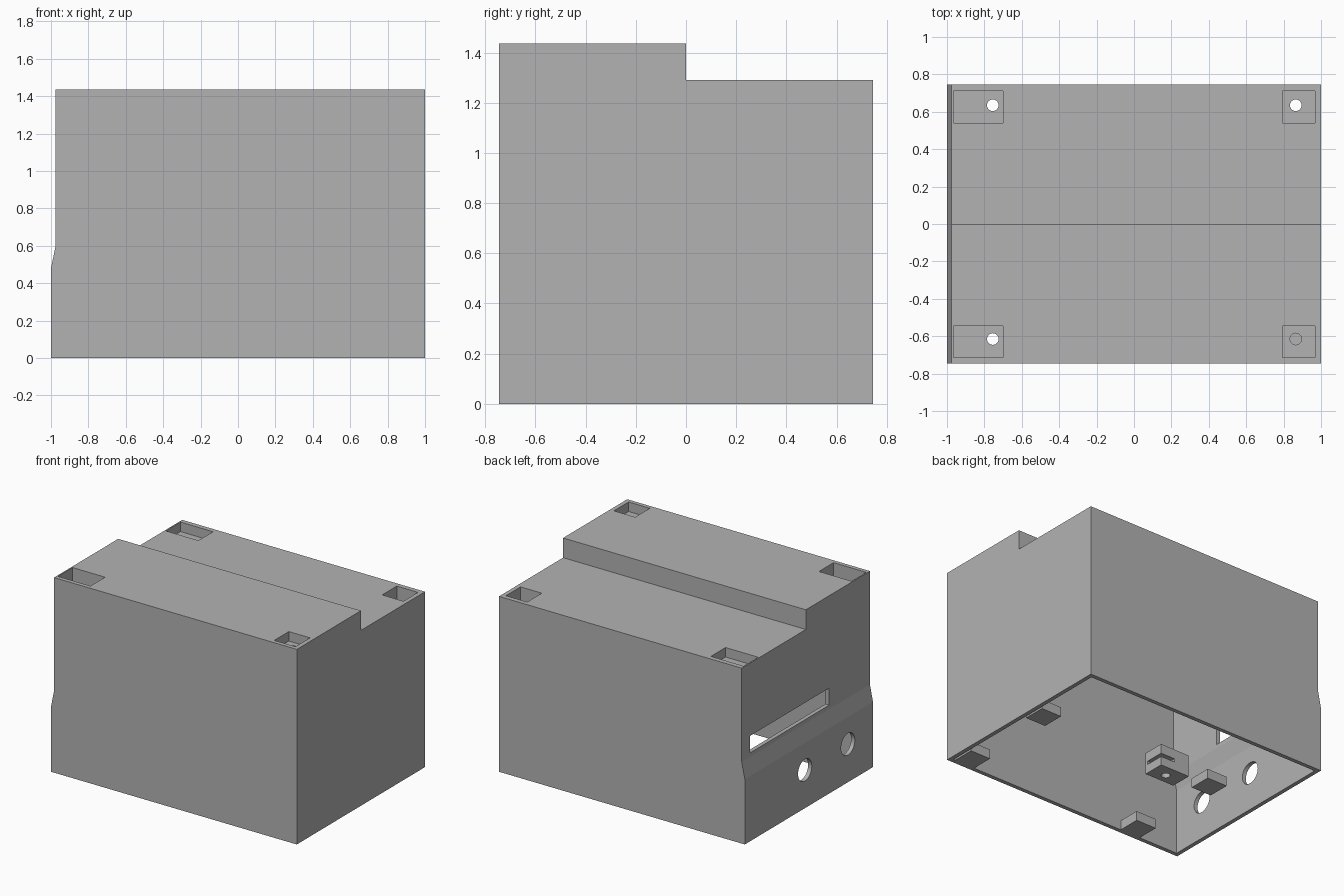
import bpy, bmesh, math
from mathutils import Matrix

if "Cube" in bpy.data.objects:
    bpy.data.objects.remove(bpy.data.objects["Cube"])

grey = bpy.data.materials.new("plain_grey")
grey.diffuse_color = (0.45, 0.45, 0.45, 1)
grey.use_nodes = True
grey.node_tree.nodes["Principled BSDF"].inputs["Base Color"].default_value = grey.diffuse_color


def finish(bm, name):
    bmesh.ops.recalc_face_normals(bm, faces=bm.faces)
    mesh = bpy.data.meshes.new(name)
    bm.to_mesh(mesh)
    bm.free()
    mesh.materials.append(grey)
    ob = bpy.data.objects.new(name, mesh)
    bpy.context.collection.objects.link(ob)
    return ob


def box(name, x0, x1, y0, y1, z0, z1):
    bm = bmesh.new()
    m = Matrix.Translation(((x0 + x1) / 2, (y0 + y1) / 2, (z0 + z1) / 2)) @ \
        Matrix.Diagonal((x1 - x0, y1 - y0, z1 - z0, 1))
    bmesh.ops.create_cube(bm, size=1, matrix=m)
    return finish(bm, name)


def cylinder(name, loc, r, depth, along_x=False):
    bm = bmesh.new()
    m = Matrix.Translation(loc)
    if along_x:
        m = m @ Matrix.Rotation(math.pi / 2, 4, 'Y')
    bmesh.ops.create_cone(bm, cap_ends=True, segments=32, radius1=r, radius2=r,
                          depth=depth, matrix=m)
    return finish(bm, name)


def prism(name, profile, y0, y1):
    bm = bmesh.new()
    face = bm.faces.new([bm.verts.new((x, y0, z)) for x, z in profile])
    ext = bmesh.ops.extrude_face_region(bm, geom=[face])
    verts = [g for g in ext["geom"] if isinstance(g, bmesh.types.BMVert)]
    bmesh.ops.translate(bm, vec=(0, y1 - y0, 0), verts=verts)
    return finish(bm, name)


def combine(target, tool, op='DIFFERENCE'):
    mod = target.modifiers.new("bool", 'BOOLEAN')
    mod.operation = op
    mod.solver = 'EXACT'
    mod.object = tool
    bpy.context.view_layer.update()
    deps = bpy.context.evaluated_depsgraph_get()
    mesh = bpy.data.meshes.new_from_object(target.evaluated_get(deps))
    target.modifiers.clear()
    target.data = mesh
    bpy.data.objects.remove(tool)


def profile(inset, z0, z1):
    return [(-1 + inset, z0), (1 - inset, z0), (1 - inset, z1),
            (-0.975 + inset, z1), (-0.975 + inset, 0.6), (-1 + inset, 0.48)]


W, T = 0.745, 0.03
FRONT_Z, BACK_Z = 1.435, 1.29

# Hollow stepped housing, open underneath
case = prism("housing", profile(0, 0, FRONT_Z), -W, W)
combine(case, box("step_cut", -2, 2, 0, 2, BACK_Z, 2))
combine(case, prism("front_cavity", profile(T, -0.1, FRONT_Z - T), -W + T, -T))
combine(case, prism("back_cavity", profile(T, -0.1, BACK_Z - T), -T - 0.02, W - T))

# Corner pockets in the roof: x range, y range, roof height, depth, hole centre
pockets = [(-0.965, -0.70, -0.715, -0.545, FRONT_Z, 0.13, -0.755, -0.615),
           (0.795, 0.968, -0.715, -0.545, FRONT_Z, 0.07, 0.865, -0.615),
           (-0.965, -0.70, 0.54, 0.71, BACK_Z, 0.07, -0.755, 0.635),
           (0.795, 0.968, 0.54, 0.71, BACK_Z, 0.11, 0.865, 0.635)]
for x0, x1, y0, y1, top, depth, hx, hy in pockets:
    pad = box("pad", max(x0 - T, -0.972), min(x1 + T, 0.99), y0 - 0.02, y1 + 0.02,
              top - depth - T, top - 0.01)
    combine(case, pad, 'UNION')
    combine(case, box("pocket", x0, x1, y0, y1, top - depth, top + 0.1))
    combine(case, cylinder("screw_hole", (hx, hy, top - depth), 0.031, 0.2))

# Slot and two round openings in the left wall
combine(case, box("slot", -1.2, -0.9, -0.27, 0.65, 0.63, 0.755))
for y in (0.046, -0.454):
    combine(case, cylinder("port", (-1, y, 0.28), 0.08, 0.3, True))

# Four small plugs lying on the ground inside the housing
for i, (x, y) in enumerate([(0.79, -0.715), (0.79, 0.02), (-0.65, -0.715), (-0.65, 0.02)]):
    box(f"plug_{i + 1}", x, x + 0.165, y, y + 0.165, 0, 0.07)

# Slotted block with a hole, also on the ground inside
block = box("slotted_block", -0.375, -0.135, -0.04, 0.12, 0, 0.16)
combine(block, box("slit", -0.25, -0.1, -0.02, 0.2, 0.065, 0.09))
combine(block, cylinder("block_hole", (-0.25, 0.03, 0), 0.03, 0.12))
